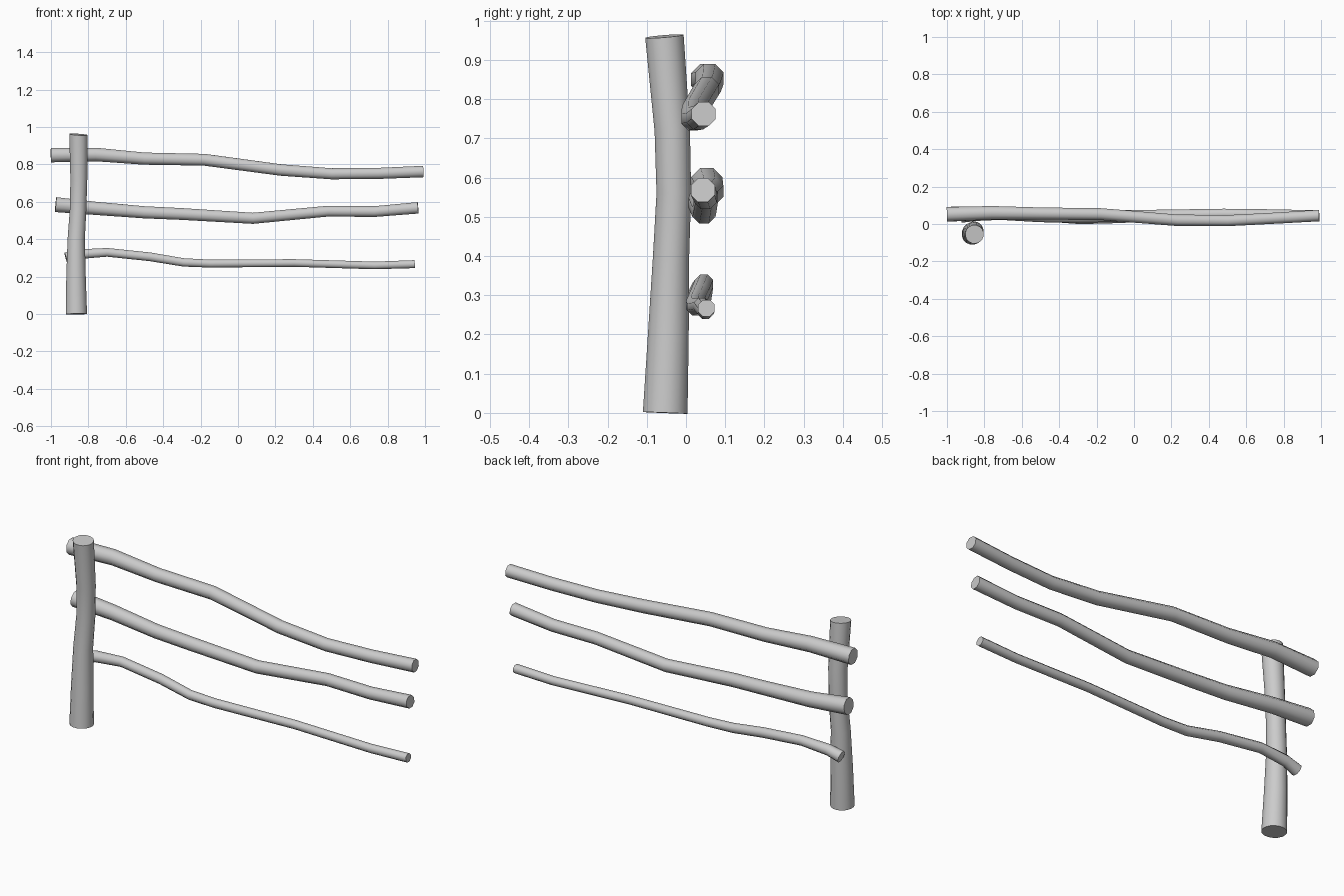
import bpy, bmesh, math
from mathutils import Vector

cube = bpy.data.objects.get("Cube")
if cube:
    bpy.data.objects.remove(cube, do_unlink=True)


def material(name, value):
    m = bpy.data.materials.new(name)
    m.use_nodes = True
    color = (value, value, value, 1)
    m.diffuse_color = color
    m.node_tree.nodes["Principled BSDF"].inputs["Base Color"].default_value = color
    return m


grey = material("plain grey", 0.6)


def tube(name, path, sides, end_slope=0.0):
    """Capped tube through (x, y, z, radius) points, rings square to the path."""
    bm = bmesh.new()
    pts = [Vector(p[:3]) for p in path]
    rings = []
    for i, p in enumerate(pts):
        t = (pts[min(i + 1, len(pts) - 1)] - pts[max(i - 1, 0)]).normalized()
        u = t.cross(Vector((0, 1, 0))).normalized()
        v = t.cross(u)
        ring = []
        for k in range(sides):
            a = math.tau * (k + 0.5) / sides
            co = p + (u * math.cos(a) + v * math.sin(a)) * path[i][3]
            if i == len(pts) - 1:
                co.z += end_slope * (co.x - p.x)
            ring.append(bm.verts.new(co))
        rings.append(ring)
    for a, b in zip(rings, rings[1:]):
        for k in range(sides):
            n = (k + 1) % sides
            bm.faces.new((a[k], a[n], b[n], b[k]))
    bm.faces.new(rings[0])
    bm.faces.new(rings[-1])
    bmesh.ops.recalc_face_normals(bm, faces=bm.faces)
    mesh = bpy.data.meshes.new(name)
    bm.to_mesh(mesh)
    bm.free()
    mesh.materials.append(grey)
    obj = bpy.data.objects.new(name, mesh)
    bpy.context.collection.objects.link(obj)
    bpy.ops.object.select_all(action='DESELECT')
    obj.select_set(True)
    bpy.context.view_layer.objects.active = obj
    bpy.ops.object.shade_smooth_by_angle(angle=math.radians(55))
    return obj


# Crooked post
tube("post", [(-0.864, -0.053, 0, 0.058), (-0.866, -0.045, 0.2, 0.053),
              (-0.865, -0.038, 0.4, 0.047), (-0.855, -0.031, 0.56, 0.045),
              (-0.851, -0.035, 0.72, 0.046), (-0.853, -0.055, 0.96, 0.05)],
     16, end_slope=-0.07)

# Three bent rails
tube("upper_rail", [(-1.0, 0.052, 0.85, 0.042), (-0.76, 0.06, 0.853, 0.039),
                    (-0.5, 0.056, 0.831, 0.035), (-0.18, 0.053, 0.825, 0.034),
                    (0.23, 0.02, 0.77, 0.033), (0.5, 0.018, 0.75, 0.032),
                    (0.75, 0.031, 0.752, 0.032), (0.99, 0.045, 0.762, 0.033)], 8)
tube("middle_rail", [(-0.975, 0.053, 0.585, 0.043), (-0.76, 0.06, 0.565, 0.038),
                     (-0.5, 0.042, 0.544, 0.035), (-0.3, 0.038, 0.535, 0.034),
                     (0.08, 0.046, 0.512, 0.032), (0.48, 0.053, 0.55, 0.031),
                     (0.73, 0.05, 0.548, 0.031), (0.963, 0.043, 0.568, 0.033)], 8)
tube("lower_rail", [(-0.92, 0.036, 0.3, 0.031), (-0.85, 0.042, 0.32, 0.028),
                    (-0.7, 0.046, 0.33, 0.025), (-0.47, 0.036, 0.306, 0.025),
                    (-0.29, 0.022, 0.276, 0.024), (-0.15, 0.024, 0.27, 0.023),
                    (0.3, 0.04, 0.273, 0.022), (0.73, 0.05, 0.26, 0.022),
                    (0.945, 0.052, 0.267, 0.023)], 8)


# Nails poking out behind the rails
def nail(name, x, z, y0, y1):
    head = y1 - 0.004
    tube(name, [(x, y0, z, 0.003), (x, head, z, 0.003)], 6)
    tube(name + "_head", [(x, head, z, 0.007), (x, y1, z, 0.007)], 6)


for label, x, z, y0, y1 in [
        ("upper_left", -0.85, 0.848, -0.01, 0.105), ("upper_outer", -0.91, 0.84, 0.0, 0.1),
        ("middle_left", -0.85, 0.573, -0.01, 0.108), ("middle_outer", -0.9, 0.583, 0.0, 0.1),
        ("lower_left", -0.86, 0.322, -0.01, 0.073),
        ("upper_right", 0.855, 0.784, 0.03, 0.077), ("middle_right", 0.855, 0.58, 0.03, 0.084),
        ("lower_right", 0.855, 0.278, 0.03, 0.075)]:
    nail("nail_" + label, x, z, y0, y1)
